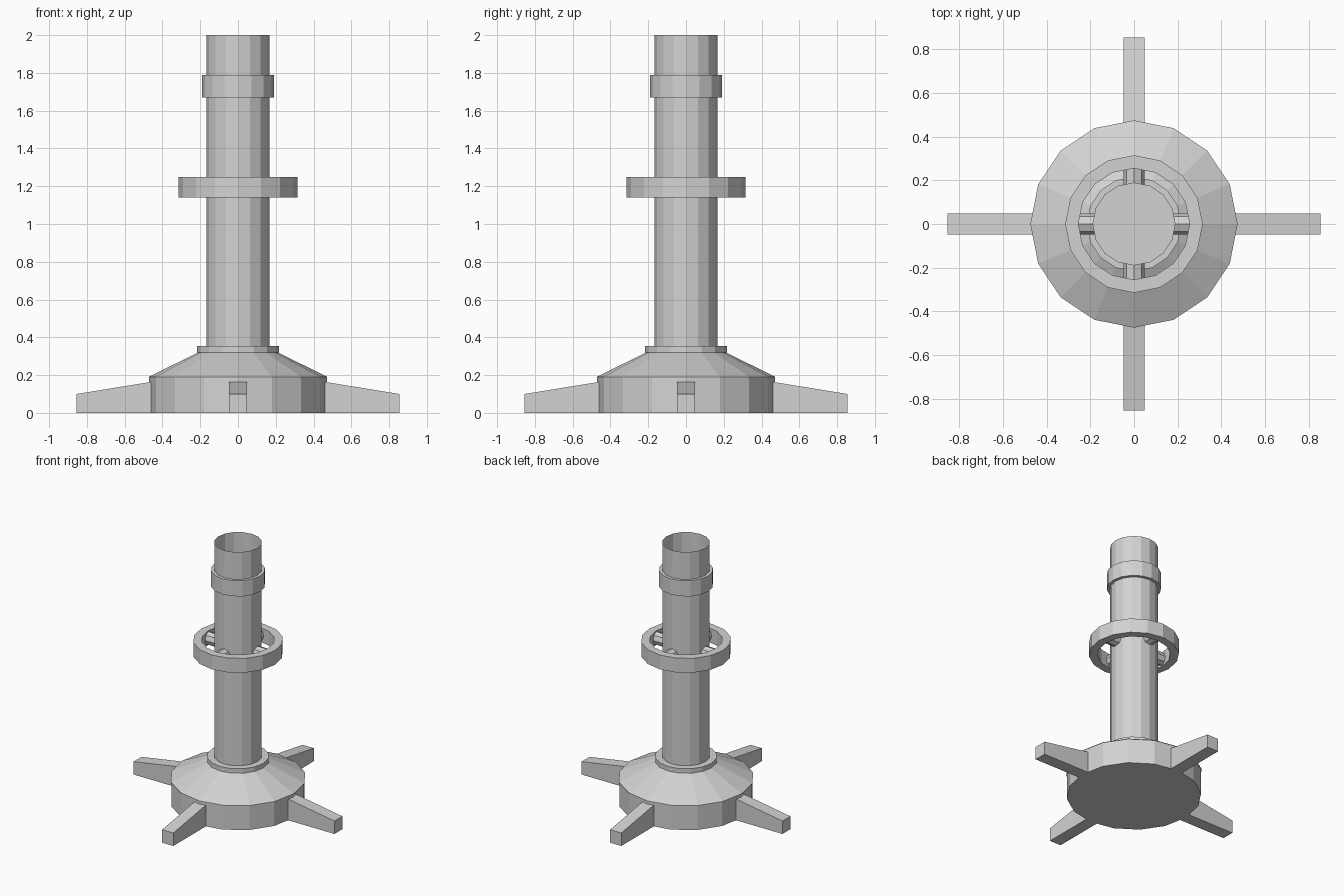
import bpy, bmesh, math
from mathutils import Matrix, Vector

if "Cube" in bpy.data.objects:
    bpy.data.objects.remove(bpy.data.objects["Cube"], do_unlink=True)

GREY = (0.65, 0.65, 0.65, 1)
metal = bpy.data.materials.new("plain_grey")
metal.use_nodes = True
metal.diffuse_color = GREY
metal.node_tree.nodes["Principled BSDF"].inputs["Base Color"].default_value = GREY
SIDES = 16


def finish(name, bm):
    bmesh.ops.recalc_face_normals(bm, faces=bm.faces)
    mesh = bpy.data.meshes.new(name)
    bm.to_mesh(mesh)
    bm.free()
    mesh.materials.append(metal)
    obj = bpy.data.objects.new(name, mesh)
    bpy.context.collection.objects.link(obj)
    return obj


def lathe(name, profile, cap=True, closed=False):
    """Turn (radius, height) points around z into flat-sided rings."""
    bm = bmesh.new()
    rings = []
    for r, z in profile:
        angles = [math.tau * i / SIDES for i in range(SIDES)]
        rings.append([bm.verts.new((r * math.cos(a), r * math.sin(a), z)) for a in angles])
    pairs = list(zip(rings, rings[1:]))
    if closed:
        pairs.append((rings[-1], rings[0]))
    for low, high in pairs:
        for i in range(SIDES):
            j = (i + 1) % SIDES
            bm.faces.new((low[i], low[j], high[j], high[i]))
    if cap and not closed:
        bm.faces.new(rings[0])
        bm.faces.new(rings[-1])
    return finish(name, bm)


# Base drum, sloping cover and collar
lathe("base_drum", [(0.47, 0), (0.47, 0.19)])
lathe("base_cone", [(0.475, 0.19), (0.2, 0.325)])
lathe("collar", [(0.217, 0.32), (0.217, 0.355)])

# Open-topped column, with a solid band that closes it inside
lathe("column", [(0.167, 0.34), (0.167, 2)], cap=False)
lathe("upper_band", [(0.19, 1.67), (0.19, 1.79)])

# Hoop around the column
lathe("hoop", [(0.255, 1.14), (0.315, 1.14), (0.315, 1.25), (0.255, 1.25)], closed=True)


def leg(name, turn):
    """Tapered foot, extruded sideways from its side outline."""
    bm = bmesh.new()
    half = 0.048
    outline = [(0.3, 0), (0.855, 0), (0.855, 0.1), (0.3, 0.19)]
    face = bm.faces.new([bm.verts.new((x, -half, z)) for x, z in outline])
    out = bmesh.ops.extrude_face_region(bm, geom=[face])
    moved = [v for v in out["geom"] if isinstance(v, bmesh.types.BMVert)]
    bmesh.ops.translate(bm, verts=moved, vec=Vector((0, 2 * half, 0)))
    bmesh.ops.transform(bm, matrix=turn, verts=bm.verts)
    finish(name, bm)


def spoke(name, turn):
    """Eight-sided rod between the column and the hoop."""
    bm = bmesh.new()
    place = Matrix.Translation((0.21, 0, 1.195)) @ Matrix.Rotation(math.pi / 2, 4, "Y")
    bmesh.ops.create_cone(bm, cap_ends=True, segments=8, radius1=0.048,
                          radius2=0.048, depth=0.11, matrix=turn @ place)
    finish(name, bm)


# Four legs and four spokes
for i, side in enumerate(("left", "back", "right", "front")):
    turn = Matrix.Rotation(i * math.pi / 2, 4, "Z")
    leg(side + "_leg", turn)
    spoke(side + "_spoke", turn)
